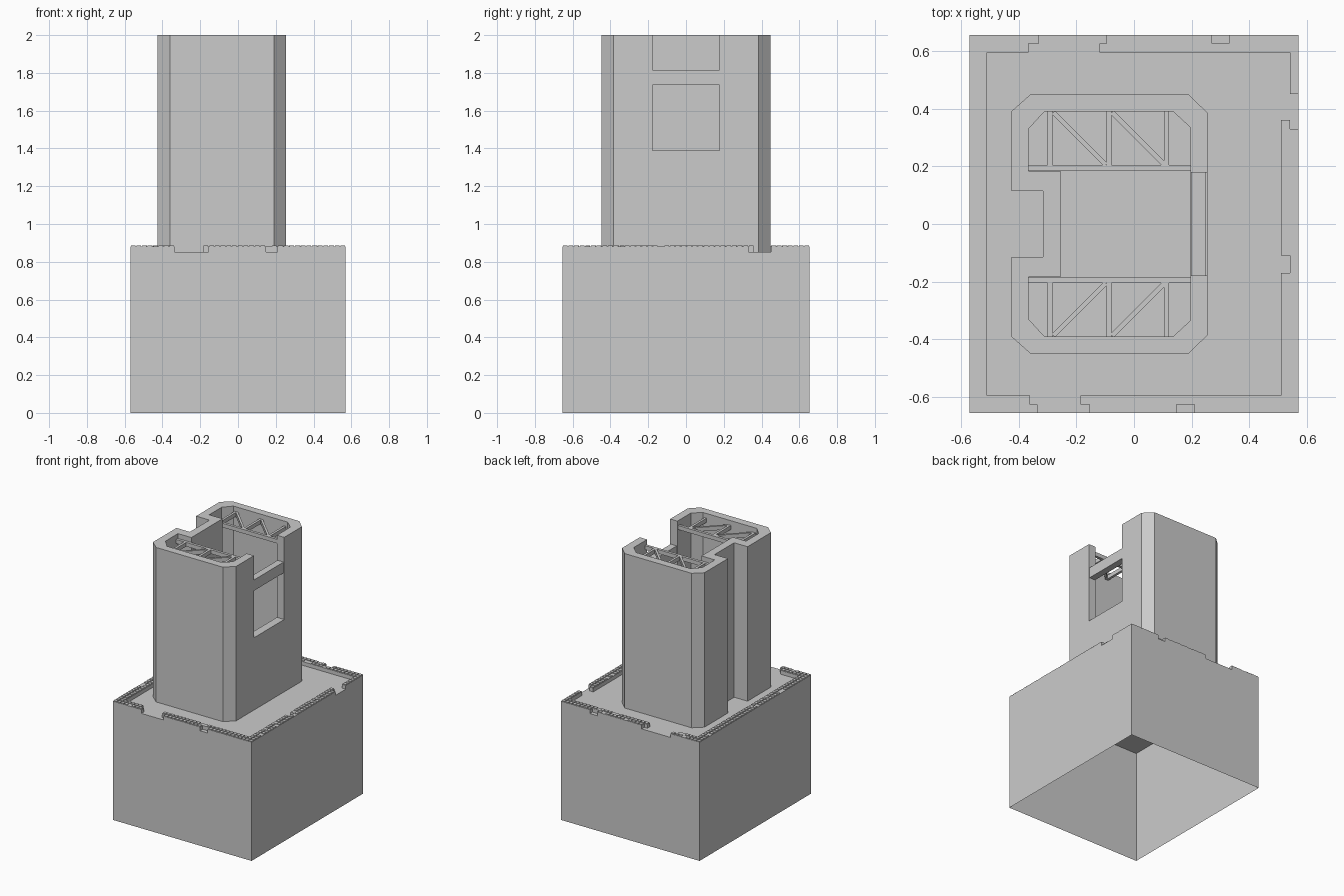
import bpy, bmesh, random
from mathutils import Vector, Matrix

if "Cube" in bpy.data.objects:
    bpy.data.objects.remove(bpy.data.objects["Cube"])

random.seed(4)
ROOF, RIM, TOP = 0.853, 0.881, 2.0


def add_box(bm, lo, hi):
    lo, hi = Vector(lo), Vector(hi)
    m = Matrix.Translation((lo + hi) / 2) @ Matrix.Diagonal((*(hi - lo), 1))
    return bmesh.ops.create_cube(bm, size=1, matrix=m)["verts"]


def finish(bm, name):
    bmesh.ops.recalc_face_normals(bm, faces=bm.faces)
    me = bpy.data.meshes.new(name)
    bm.to_mesh(me)
    bm.free()
    ob = bpy.data.objects.new(name, me)
    bpy.context.collection.objects.link(ob)
    return ob


def box(name, lo, hi):
    bm = bmesh.new()
    add_box(bm, lo, hi)
    return finish(bm, name)


def prism(name, pts, z0, z1):
    bm = bmesh.new()
    f = bm.faces.new([bm.verts.new((x, y, z0)) for x, y in pts])
    r = bmesh.ops.extrude_face_region(bm, geom=[f])
    up = [v for v in r["geom"] if isinstance(v, bmesh.types.BMVert)]
    bmesh.ops.translate(bm, verts=up, vec=(0, 0, z1 - z0))
    return finish(bm, name)


# Hollow base block, open underneath
bm = bmesh.new()
add_box(bm, (-0.57, -0.655, 0), (0.57, 0.655, ROOF))
bm.normal_update()
bottom = [f for f in bm.faces if f.normal.z < -0.9]
bmesh.ops.delete(bm, geom=bottom, context="FACES_ONLY")
finish(bm, "base_block")

# Parapet: (axis, row start, row end, run half length, gaps)
ROWS = [
    ("x", -0.655, -0.625, 0.57, [(-0.335, -0.155), (0.147, 0.21)]),
    ("x", -0.625, -0.595, 0.57, [(-0.36, -0.185)]),
    ("x", 0.625, 0.655, 0.57, [(-0.33, -0.095), (0.27, 0.33)]),
    ("x", 0.595, 0.625, 0.57, [(-0.365, -0.12)]),
    ("y", 0.54, 0.57, 0.595, [(0.33, 0.45)]),
    ("y", 0.51, 0.54, 0.595, [(-0.17, -0.11), (0.36, 0.595)]),
    ("y", -0.57, -0.54, 0.595, []),
    ("y", -0.54, -0.51, 0.595, []),
]
rim, studs = bmesh.new(), bmesh.new()


def row_box(bm, axis, a, b, c0, c1, z0, z1):
    if axis == "x":
        add_box(bm, (a, c0, z0), (b, c1, z1))
    else:
        add_box(bm, (c0, a, z0), (c1, b, z1))


for axis, c0, c1, half, gaps in ROWS:
    ends = [-half] + [e for g in gaps for e in g] + [half]
    for a, b in zip(ends[::2], ends[1::2]):
        if b - a < 0.01:
            continue
        row_box(rim, axis, a, b, c0, c1, ROOF, RIM)
        n = max(1, round((b - a) / 0.0298))
        step = (b - a) / n
        for i in range(n):
            if random.random() < 0.08:
                continue
            s = a + i * step
            row_box(studs, axis, s + 0.003, s + step - 0.003,
                    c0 + 0.003, c1 - 0.003, RIM, RIM + 0.005)
finish(rim, "parapet")
finish(studs, "parapet_studs")

# Tower shell: chamfered plan with a rear notch, mirrored across y
outer = [(0.255, 0.178), (0.255, 0.385), (0.19, 0.448), (-0.36, 0.448),
         (-0.425, 0.39), (-0.425, 0.115), (-0.315, 0.115)]
inner = [(0.195, 0.178), (0.195, 0.335), (0.135, 0.39), (-0.31, 0.39),
         (-0.365, 0.33), (-0.365, 0.183), (-0.255, 0.183)]
flip = lambda pts: [(x, -y) for x, y in pts]
prism("tower_walls", outer + flip(outer)[::-1] + flip(inner) + inner[::-1], ROOF, TOP)

# Window side: wall below the sill and a crossbeam
box("sill_wall", (0.195, -0.178, ROOF), (0.255, 0.178, 1.39))
box("window_crossbeam", (0.2, -0.178, 1.735), (0.25, 0.178, 1.815))

# Roof trusses over both ends of the tower
Z0, Z1 = 1.935, 1.965
for side, tag in ((1, "back"), (-1, "front")):
    bm = bmesh.new()
    add_box(bm, (-0.365, 0.185, Z0), (0.195, 0.205, Z1))
    for x in (-0.291, -0.087, 0.113):
        add_box(bm, (x - 0.009, 0.2, Z0), (x + 0.009, 0.395, Z1))
    for x in (-0.28, -0.076):
        a, b = Vector((x, 0.387, Z0)), Vector((x + 0.182, 0.205, Z0))
        d = b - a
        verts = add_box(bm, (0, -0.008, 0), (d.length, 0.008, Z1 - Z0))
        m = Matrix.Translation(a) @ d.to_track_quat("X", "Z").to_matrix().to_4x4()
        bmesh.ops.transform(bm, matrix=m, verts=verts)
    bmesh.ops.scale(bm, vec=(1, side, 1), verts=bm.verts)
    finish(bm, "truss_" + tag)
